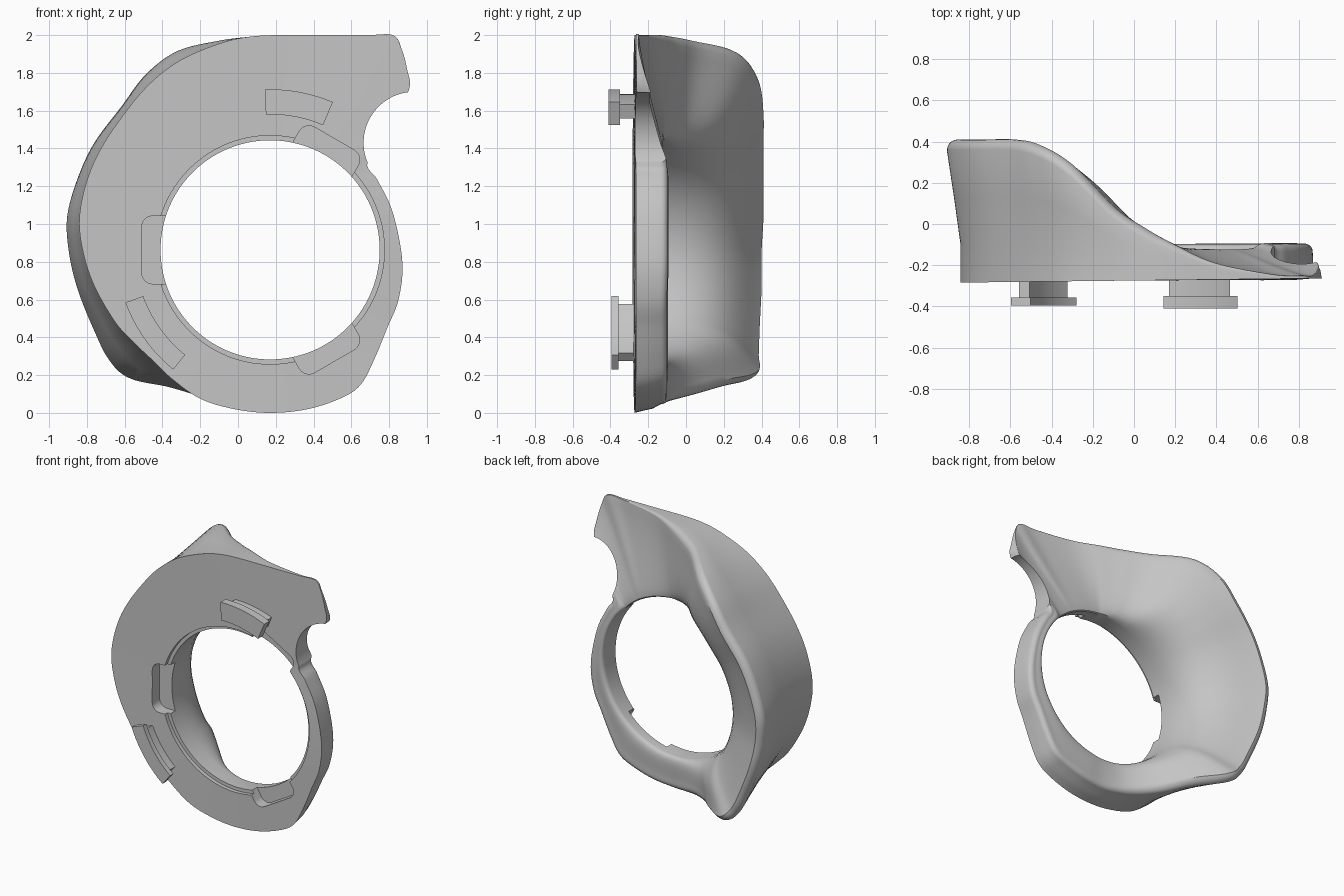
import bpy, bmesh, math
from math import sin, cos, radians, pi
from mathutils import Vector

default = bpy.data.objects.get("Cube")
if default:
    bpy.data.objects.remove(default, do_unlink=True)

CX, CZ, HOLE = 0.17, 0.863, 0.58    # centre and radius of the opening
LIP = -0.13                         # depth of the rear lip of the opening

grey = bpy.data.materials.new("rubber_grey")
grey.use_nodes = True
colour = (0.56, 0.56, 0.56, 1)
grey.diffuse_color = colour
grey.node_tree.nodes["Principled BSDF"].inputs["Base Color"].default_value = colour


def make_object(name, bm):
    bmesh.ops.recalc_face_normals(bm, faces=bm.faces)
    mesh = bpy.data.meshes.new(name)
    bm.to_mesh(mesh)
    bm.free()
    mesh.materials.append(grey)
    obj = bpy.data.objects.new(name, mesh)
    bpy.context.collection.objects.link(obj)
    return obj


def activate(obj):
    bpy.ops.object.select_all(action='DESELECT')
    obj.select_set(True)
    bpy.context.view_layer.objects.active = obj


def smooth(obj):
    activate(obj)
    bpy.ops.object.shade_smooth_by_angle(angle=radians(32))


def prism(name, outline, y0, y1):
    """Solid with an x-z outline, running from y0 to y1."""
    bm = bmesh.new()
    face = bm.faces.new([bm.verts.new((x, y0, z)) for x, z in outline])
    ext = bmesh.ops.extrude_face_region(bm, geom=[face])
    moved = [v for v in ext["geom"] if isinstance(v, bmesh.types.BMVert)]
    bmesh.ops.translate(bm, verts=moved, vec=(0, y1 - y0, 0))
    return make_object(name, bm)


def arc(x, z, r, a0, a1, n):
    angles = [radians(a0 + (a1 - a0) * i / n) for i in range(n + 1)]
    return [(x + r * cos(a), z + r * sin(a)) for a in angles]


def cut(target, cutter):
    mod = target.modifiers.new("cut", 'BOOLEAN')
    mod.operation = 'DIFFERENCE'
    mod.solver = 'EXACT'
    mod.object = cutter
    activate(target)
    bpy.ops.object.modifier_apply(modifier=mod.name)
    bpy.data.objects.remove(cutter, do_unlink=True)


# Outline of the cup: front x, front z, outward flare at the rim, rim y
OUTLINE = [
    (.87, .8, -.005, -.095), (.82, 1.06, -.005, -.095), (.74, 1.23, -.005, -.095),
    (.685, 1.33, 0, -.1), (.8, 1.52, -.01, -.13), (.905, 1.71, -.025, -.18),
    (.895, 1.82, -.01, -.22), (.865, 1.93, 0, -.25), (.82, 2, 0, -.25),
    (.68, 2, 0, -.245), (.4, 2, 0, -.19), (.2, 2, 0, -.1),
    (.05, 1.99, 0, -.02), (-.1, 1.955, .015, .08), (-.3, 1.87, .05, .29),
    (-.46, 1.75, .05, .385), (-.59, 1.6, .035, .41), (-.72, 1.41, .045, .41),
    (-.8, 1.23, .05, .41), (-.84, 1.03, .065, .41), (-.82, .85, .075, .4),
    (-.76, .67, .09, .4), (-.65, .48, .12, .39), (-.55, .37, .16, .385),
    (-.465, .29, .155, .38), (-.35, .18, .05, .23), (-.2, .075, -.015, .05),
    (-.02, .02, -.04, -.06), (.17, 0, -.045, -.1), (.37, .02, -.045, -.1),
    (.55, .08, -.04, -.1), (.65, .15, -.03, -.1), (.72, .28, -.02, -.1),
    (.79, .45, -.01, -.1), (.85, .6, -.005, -.1),
]


def spline(rows, steps):
    """Closed Catmull-Rom curve through the rows."""
    pts = [Vector(r) for r in rows]
    out = []
    for i in range(len(pts)):
        a, b, c, d = (pts[(i + k) % len(pts)] for k in (-1, 0, 1, 2))
        for s in range(steps):
            t = s / steps
            out.append(b + (c - a) * (t / 2)
                       + (a * 2 - b * 5 + c * 4 - d) * (t * t / 2)
                       + (b * 3 - a - c * 3 + d) * (t ** 3 / 2))
    return out


def section(x, z, flare, rim_y):
    """Closed (radius, y) section through the cup along one direction."""
    r = math.hypot(x - CX, z - CZ)
    front = -0.274 + 0.012 * x
    rim_y = max(rim_y, front + 0.01)
    depth = rim_y - front
    rim = r + flare
    rnd = min(0.05, 0.22 * depth)
    pts = [(HOLE, -0.274), (r, front),
           (r + 0.26 * min(flare, 0), front + 0.26 * depth)]
    pts.append(((r + rim) / 2, front + 0.26 * depth + 0.37 * (depth - rnd)))
    # rounded rim
    for i in range(6):
        a = pi / 2 * i / 5
        pts.append((rim - rnd + rnd * cos(a), rim_y - rnd + rnd * sin(a)))
    # bowl sweeping down into the opening
    r0, h = rim - rnd, rim_y - LIP
    p = [(r0, rim_y), (r0 + 0.4 * (HOLE - r0), rim_y - 0.2 * h),
         (HOLE, LIP + 0.04 + 0.6 * max(h, 0)), (HOLE, LIP)]
    for i in range(1, 13):
        t = i / 12
        w = ((1 - t) ** 3, 3 * t * (1 - t) ** 2, 3 * t * t * (1 - t), t ** 3)
        pts.append(tuple(sum(w[k] * p[k][j] for k in range(4)) for j in (0, 1)))
    return pts


# Cup body lofted around the opening
bm = bmesh.new()
loops = []
for x, z, flare, rim_y in spline(OUTLINE, 6):
    a = math.atan2(z - CZ, x - CX)
    loops.append([bm.verts.new((CX + r * cos(a), y, CZ + r * sin(a)))
                  for r, y in section(x, z, flare, rim_y)])
for i, loop in enumerate(loops):
    nxt = loops[(i + 1) % len(loops)]
    for j in range(len(loop)):
        k = (j + 1) % len(loop)
        bm.faces.new((loop[j], loop[k], nxt[k], nxt[j]))
cup = make_object("eye_cup_body", bm)

# Side notch below the tab
cut(cup, prism("notch_cutter", arc(.935, 1.43, .27, 0, 357, 119), -1, 1))

# Shallow ring recess with three rounded lock pockets
cut(cup, prism("recess_cutter", arc(CX, CZ, .605, 0, 357, 119), -.4, -.245))
for angle in (60, 180, 300):
    local = [(.45, -.18)] + arc(.62, -.12, .06, -90, 0, 8)
    local += arc(.62, .12, .06, 0, 90, 8) + [(.45, .18)]
    c, s = cos(radians(angle)), sin(radians(angle))
    pocket = [(CX + u * c - v * s, CZ + u * s + v * c) for u, v in local]
    cut(cup, prism("pocket_cutter", pocket, -.4, -.19))
smooth(cup)


# Curved mounting feet: a narrow stem with a wider cap
def ring_sector(name, r0, r1, a0, a1, y0, y1):
    outline = arc(CX, CZ, r1, a0, a1, 16) + arc(CX, CZ, r0, a1, a0, 16)
    smooth(prism(name, outline, y0, y1))


ring_sector("upper_foot_stem", .745, .825, 69, 90, -.36, -.25)
ring_sector("upper_foot_cap", .717, .85, 67, 91.8, -.41, -.35)
ring_sector("lower_foot_stem", .735, .79, 203, 228, -.37, -.25)
ring_sector("lower_foot_cap", .715, .815, 200, 231, -.395, -.357)
